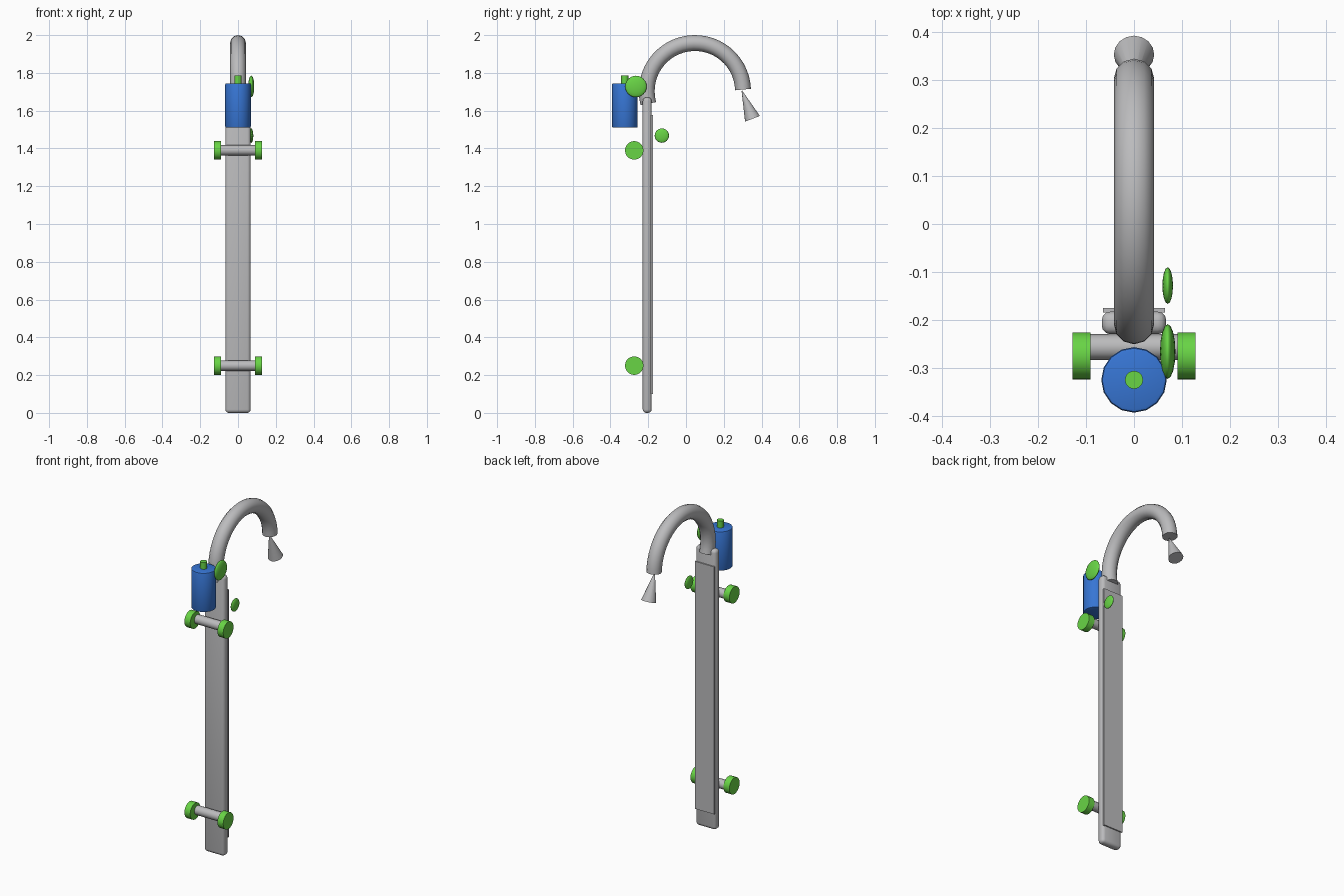
import bpy, math
from mathutils import Vector

if "Cube" in bpy.data.objects:
    bpy.data.objects.remove(bpy.data.objects["Cube"])


def material(name, rgb):
    m = bpy.data.materials.new(name)
    m.diffuse_color = (*rgb, 1)
    m.use_nodes = True
    m.node_tree.nodes["Principled BSDF"].inputs["Base Color"].default_value = m.diffuse_color
    return m


GREY = material("light grey", (0.50, 0.50, 0.51))
BLUE = material("blue", (0.038, 0.18, 0.66))
GREEN = material("green", (0.14, 0.66, 0.06))


def finish(name, mat, bevel=0, segments=2):
    ob = bpy.context.object
    ob.name = name
    ob.data.materials.append(mat)
    if bevel:
        bpy.ops.object.transform_apply(location=False, rotation=False, scale=True)
        mod = ob.modifiers.new("bevel", "BEVEL")
        mod.width, mod.segments = bevel, segments
        mod.limit_method, mod.angle_limit = "ANGLE", math.radians(40)
        bpy.ops.object.modifier_apply(modifier=mod.name)
    bpy.ops.object.shade_smooth_by_angle(angle=math.radians(35))
    return ob


def box(name, lo, hi, mat, bevel=0, segments=2):
    lo, hi = Vector(lo), Vector(hi)
    bpy.ops.mesh.primitive_cube_add(size=1, location=(lo + hi) / 2)
    bpy.context.object.scale = hi - lo
    return finish(name, mat, bevel, segments)


def rod(name, a, b, r1, r2, mat, sides=16, bevel=0):
    a, b = Vector(a), Vector(b)
    d = b - a
    bpy.ops.mesh.primitive_cone_add(
        vertices=sides, radius1=r1, radius2=r2, depth=d.length,
        location=(a + b) / 2, rotation=d.to_track_quat("Z", "Y").to_euler())
    return finish(name, mat, bevel)


def lens(name, loc, half_thickness, radius):
    bpy.ops.mesh.primitive_uv_sphere_add(segments=16, ring_count=12, radius=1, location=loc)
    bpy.context.object.scale = (half_thickness, radius, radius)
    return finish(name, GREEN)


# Tall flat post and the thin plate on its back
box("post", (-0.067, -0.229, 0), (0.067, -0.182, 1.67), GREY, 0.018, 3)
box("back_plate", (-0.064, -0.184, 0.10), (0.064, -0.175, 1.577), GREY)

# Curved spout: an arc that overshoots a half circle at the post
curve = bpy.data.curves.new("spout", "CURVE")
curve.dimensions = "3D"
curve.bevel_depth = 0.042
curve.bevel_resolution = 4
curve.use_fill_caps = True
steps = 28
spline = curve.splines.new("POLY")
spline.points.add(steps)
for i, p in enumerate(spline.points):
    a = math.radians(2 + 193 * i / steps)
    p.co = (0, 0.047 + 0.255 * math.cos(a), 1.703 + 0.255 * math.sin(a), 1)
spout = bpy.data.objects.new("spout", curve)
bpy.context.collection.objects.link(spout)
bpy.ops.object.select_all(action="DESELECT")
spout.select_set(True)
bpy.context.view_layer.objects.active = spout
bpy.ops.object.convert(target="MESH")
finish("spout", GREY)

# Flared nozzle hanging from the spout
rod("nozzle", (0, 0.352, 1.557), (0, 0.296, 1.705), 0.042, 0.002, GREY, 16)

# Tank with its cap
rod("tank", (0, -0.324, 1.51), (0, -0.324, 1.745), 0.068, 0.068, BLUE, 16, 0.007)
rod("tank_cap", (0, -0.324, 1.74), (0, -0.324, 1.785), 0.019, 0.019, GREEN, 12)

# Two axles, each with a pair of wheels
for level, z in (("lower", 0.25), ("upper", 1.39)):
    rod(level + "_axle", (-0.095, -0.256, z), (0.095, -0.256, z), 0.027, 0.027, GREY, 12)
    for side, s in (("left", -1), ("right", 1)):
        rod(f"{level}_{side}_wheel", (s * 0.09, -0.274, z), (s * 0.128, -0.274, z),
            0.049, 0.049, GREEN, 20)

# Flattened round buttons on the right side
lens("large_button", (0.07, -0.265, 1.728), 0.016, 0.057)
lens("small_button", (0.07, -0.128, 1.468), 0.011, 0.038)
